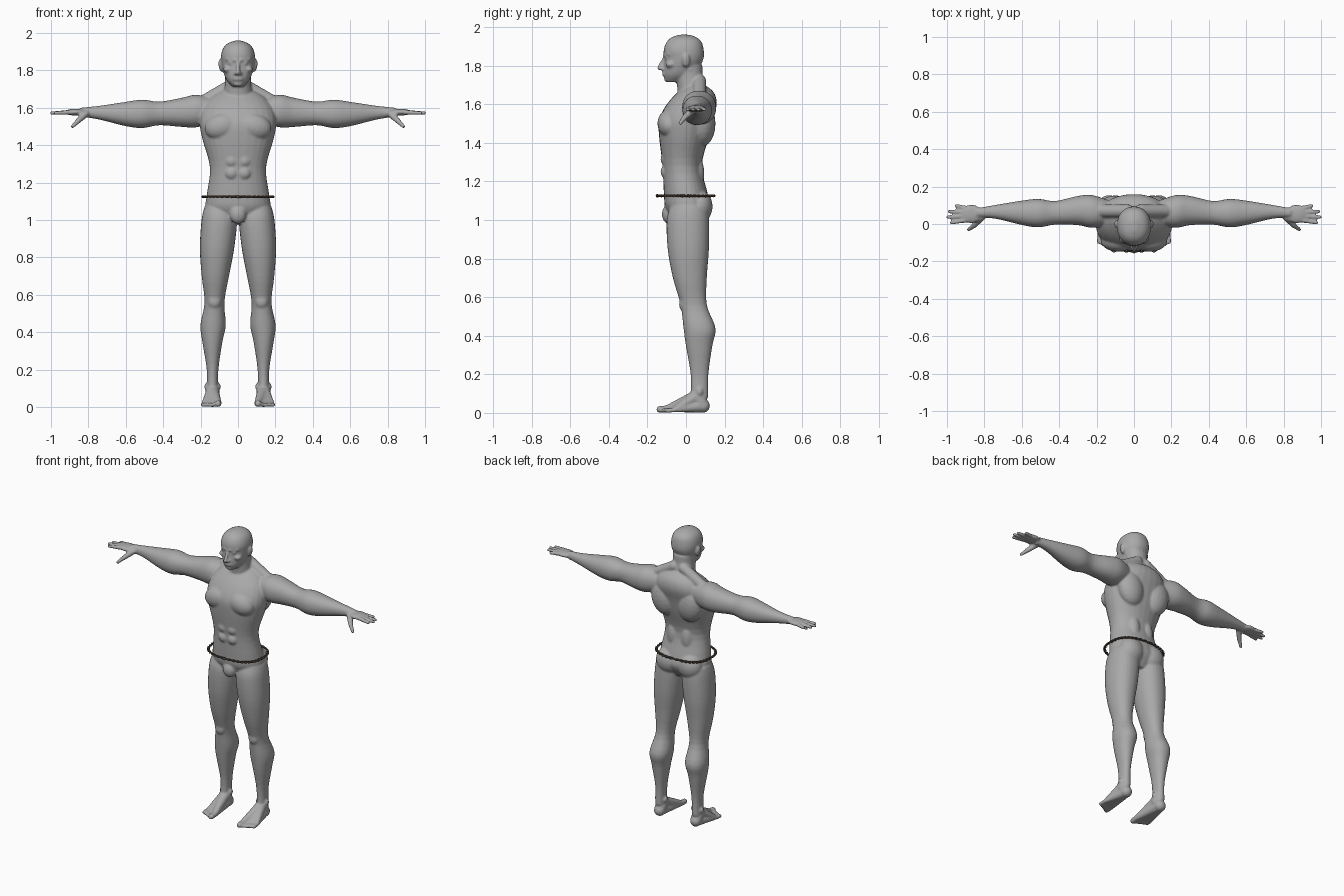
import bpy, bmesh, math
from mathutils import Vector, Matrix

default_cube = bpy.data.objects.get("Cube")
if default_cube:
    bpy.data.objects.remove(default_cube)


def material(name, color):
    mat = bpy.data.materials.new(name)
    mat.use_nodes = True
    mat.diffuse_color = (*color, 1)
    mat.node_tree.nodes["Principled BSDF"].inputs["Base Color"].default_value = (*color, 1)
    return mat


skin = material("grey_skin", (.4, .4, .4))
leather = material("brown_leather", (.1, .07, .05))
bm = bmesh.new()


def catmull(before, start, end, after, t):
    slope_in, slope_out = (end - before) / 2, (after - start) / 2
    rise = end - start
    curve = 3 * rise - 2 * slope_in - slope_out
    return start + t * (slope_in + t * (curve + t * (slope_in + slope_out - 2 * rise)))


def rounded(value, power):
    return math.copysign(abs(value) ** power, value)


def loft(axis, rows, ratio=1, extra=0, sides=28, steps=4):
    """Skin through rows of (position, centre, centre, radius) along an axis.
    The second radius is the first times ratio plus extra."""
    padded = [rows[0], *rows, rows[-1]]
    stations = [[catmull(*values, step / steps) for values in zip(*padded[i:i + 4])]
                for i in range(len(rows) - 1) for step in range(steps)]
    stations.append(rows[-1])
    first, second = [k for k in range(3) if k != axis]
    rings = []
    for position, u, v, radius in stations:
        ring = []
        for k in range(sides):
            angle = math.tau * k / sides
            point = Vector()
            point[axis] = position
            point[first] = u + radius * rounded(math.cos(angle), .92)
            point[second] = v + (radius * ratio + extra) * rounded(math.sin(angle), .92)
            ring.append(bm.verts.new(point))
        rings.append(ring)
    faces = [bm.faces.new(rings[0]), bm.faces.new(rings[-1])]
    for low, high in zip(rings, rings[1:]):
        for k in range(sides):
            faces.append(bm.faces.new((low[k - 1], low[k], high[k], high[k - 1])))
    bmesh.ops.recalc_face_normals(bm, faces=faces)


def blob(center, radii, tilt=0):
    matrix = (Matrix.Translation(center) @ Matrix.Rotation(tilt, 4, 'Y')
              @ Matrix.Diagonal((*radii, 1)))
    bmesh.ops.create_uvsphere(bm, u_segments=20, v_segments=12, radius=1, matrix=matrix)


def rod(start, end, start_radius, end_radius):
    start, end = Vector(start), Vector(end)
    along = end - start
    matrix = (Matrix.Translation((start + end) / 2)
              @ along.to_track_quat('Z', 'Y').to_matrix().to_4x4())
    bmesh.ops.create_cone(bm, cap_ends=True, segments=14, radius1=start_radius,
                          radius2=end_radius, depth=along.length, matrix=matrix)
    blob(start, [start_radius] * 3)
    blob(end, [end_radius] * 3)


# Torso
loft(2, [(.98, 0, .01, .1), (1.06, 0, .01, .17), (1.13, 0, 0, .168), (1.28, 0, -.02, .15),
         (1.43, 0, -.01, .19), (1.52, 0, 0, .205), (1.6, 0, .03, .19),
         (1.66, 0, .05, .14), (1.7, 0, .05, .07)], ratio=.68)
# Chest, back, loin, buttock and groin
blob((.085, -.09, 1.5), (.095, .058, .07), tilt=.25)
blob((.1, .085, 1.5), (.09, .068, .12), tilt=.2)
blob((.05, .05, 1.24), (.045, .045, .1))
blob((.08, .07, 1.07), (.085, .068, .085))
blob((0, -.09, 1.03), (.045, .035, .05))
# Belly muscles
for row in range(3):
    blob((.034, -.108, 1.25 + .065 * row), (.034, .024, .033))

# Neck and shoulder slope
loft(2, [(1.64, 0, .04, .08), (1.73, 0, .02, .07), (1.8, 0, .015, .07)])
rod((.055, .02, 1.78), (.018, -.03, 1.66), .018, .014)
rod((.035, .07, 1.72), (.19, .07, 1.63), .035, .035)

# Head
loft(2, [(1.715, 0, -.06, .03), (1.75, 0, -.04, .062), (1.8, 0, -.02, .081),
         (1.84, 0, -.01, .089), (1.88, 0, -.012, .091), (1.92, 0, -.01, .079),
         (1.945, 0, -.01, .054), (1.96, 0, -.01, .015)], extra=.013)
# Nose, nostril, brow, eye, cheek
rod((0, -.112, 1.842), (0, -.138, 1.787), .008, .012)
blob((.013, -.12, 1.783), (.01, .014, .009))
rod((.014, -.112, 1.855), (.06, -.09, 1.86), .009, .008)
blob((.038, -.1, 1.84), (.016, .011, .009))
blob((.056, -.08, 1.806), (.024, .026, .018))
# Lips and chin
for height in (1.751, 1.762):
    blob((0, -.112, height), (.026, .012, .006))
blob((0, -.096, 1.73), (.026, .018, .016))
# Ear
blob((.093, 0, 1.826), (.011, .021, .034), tilt=.15)

# Arm
loft(0, [(.12, .06, 1.585, .06), (.22, .067, 1.583, .087), (.3, .072, 1.576, .078),
         (.42, .06, 1.57, .063), (.51, .058, 1.568, .076), (.6, .06, 1.567, .065),
         (.74, .065, 1.574, .037), (.84, .06, 1.577, .024)])
# Palm, fingers and thumb
blob((.87, .054, 1.577), (.06, .05, .018))
for finger, tip in enumerate((.976, .995, .988, .95)):
    rod((.87, .025 + .018 * finger, 1.578), (tip, .007 + .03 * finger, 1.572), .014, .01)
rod((.815, .035, 1.568), (.855, -.008, 1.53), .019, .015)
rod((.855, -.008, 1.53), (.885, -.03, 1.5), .014, .01)

# Leg
loft(2, [(.08, .137, .07, .03), (.2, .136, .07, .031), (.35, .137, .068, .054),
         (.44, .133, .07, .068), (.56, .126, .04, .053), (.7, .121, .02, .073),
         (.85, .112, .012, .092), (1, .1, .01, .095), (1.07, .1, .015, .08)], extra=.015)
# Kneecap and ankle bones
blob((.126, -.012, .565), (.035, .024, .04))
for side in (-1, 1):
    blob((.136 + .032 * side, .07, .11), (.012, .018, .02))
# Heel, instep, sole and toes
ankle, heel = Vector((.136, .055, .085)), Vector((.136, .088, .036))
rod(ankle, heel, .038, .036)
for toe in range(5):
    thick = .012 if toe else .018
    ball = Vector((.105 + .02 * toe, -.1 + .01 * toe, thick + .003))
    rod(ankle, ball, .035, thick)
    rod(heel, ball, .034, thick)
    rod(ball, ball + Vector((.002, -.036, -.003)), thick, thick)

# Fuse the half body into one smooth mirrored skin
mesh = bpy.data.meshes.new("body")
bm.to_mesh(mesh)
bm.free()
mesh.materials.append(skin)
body = bpy.data.objects.new("body", mesh)
bpy.context.collection.objects.link(body)
mirror = body.modifiers.new("mirror", 'MIRROR')
mirror.use_mirror_merge = False
remesh = body.modifiers.new("fuse", 'REMESH')
remesh.mode = 'VOXEL'
remesh.voxel_size = .0065
remesh.use_smooth_shade = True
relax = body.modifiers.new("relax", 'SMOOTH')
relax.factor = .5
relax.iterations = 4


# Twisted belt of two strands, standing clear of the hips
def strand(name, phase, count=360):
    curve = bpy.data.curves.new(name, 'CURVE')
    curve.dimensions = '3D'
    curve.bevel_depth = .0045
    curve.bevel_resolution = 2
    spline = curve.splines.new('POLY')
    spline.points.add(count - 1)
    spline.use_cyclic_u = True
    for i, point in enumerate(spline.points):
        angle = math.tau * i / count
        twist = 20 * angle + phase
        swell = .005 * math.cos(twist)
        point.co = (rounded(math.cos(angle), .8) * (.186 + swell),
                    rounded(math.sin(angle), .8) * (.144 + swell),
                    1.125 + .003 * math.sin(twist), 1)
    curve.materials.append(leather)
    bpy.context.collection.objects.link(bpy.data.objects.new(name, curve))


strand("belt_strand_a", 0)
strand("belt_strand_b", math.pi)

# Belt clasp
bpy.ops.mesh.primitive_uv_sphere_add(segments=16, ring_count=8, radius=.009,
                                     location=(0, -.148, 1.125))
clasp = bpy.context.object
clasp.name = "belt_clasp"
clasp.data.materials.append(leather)
bpy.ops.object.shade_smooth()
